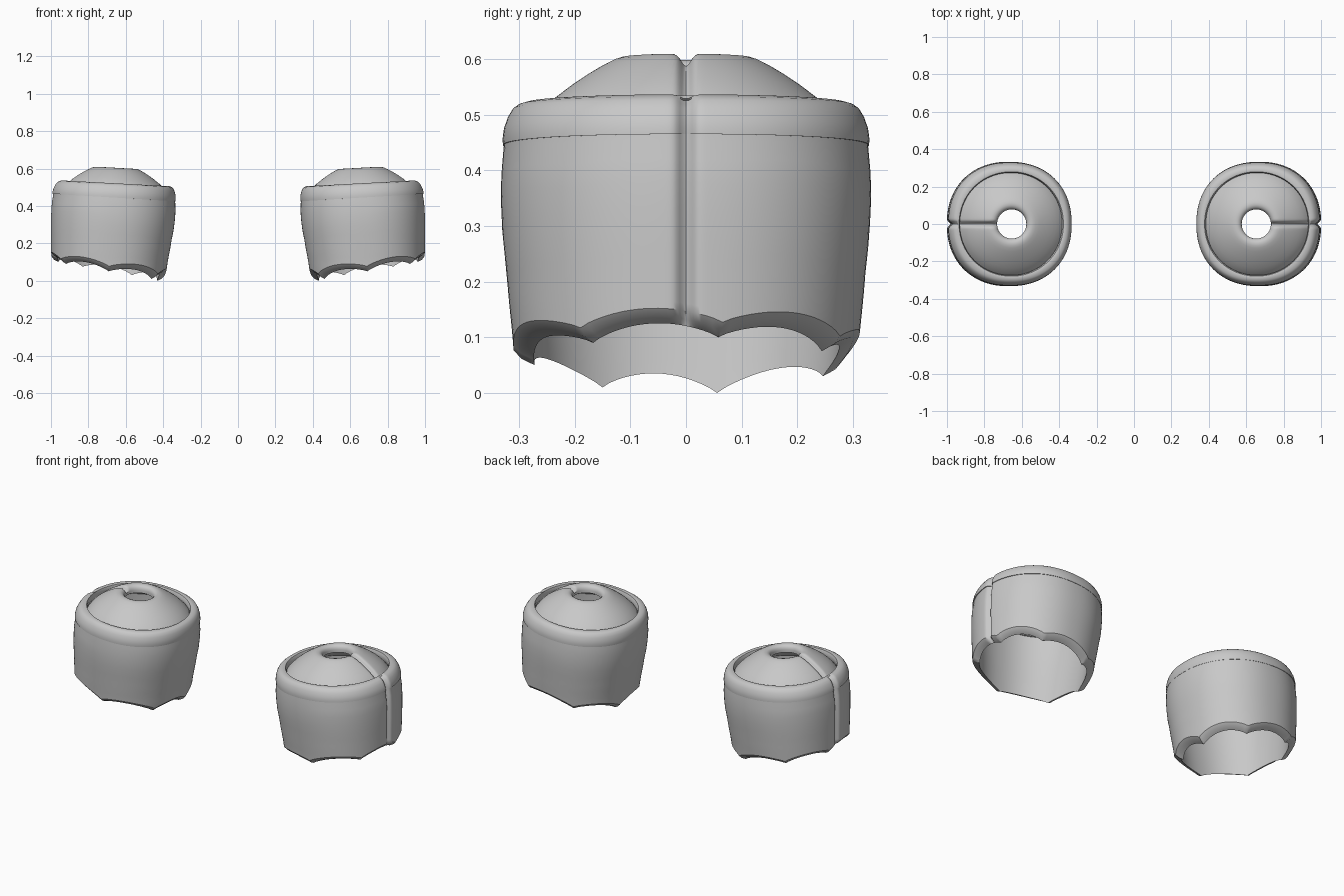
import bpy, bmesh, math

if "Cube" in bpy.data.objects:
    bpy.data.objects.remove(bpy.data.objects["Cube"])

GREY = bpy.data.materials.new("plain grey")
GREY.diffuse_color = (0.58, 0.58, 0.58, 1)
GREY.use_nodes = True
GREY.node_tree.nodes["Principled BSDF"].inputs["Base Color"].default_value = GREY.diffuse_color

# angles around a cup, finer at the outer seam (angle 0)
ANGLES = sorted(set(range(0, 360, 3)) | {1, 2, 4, 5, 7, 353, 355, 356, 358, 359})
# low points of the scalloped lower edge: angle, height
CUSPS = [(-36, .09), (12, .10), (60, .075), (117, .03), (168, 0),
         (213, .01), (270, .05), (324, .09), (372, .10)]
# wall section: height, centre x, radius
SECTION = [(0, .695, .302), (.08, .689, .310), (.2, .679, .321), (.29, .671, .330),
           (.36, .667, .333), (.41, .666, .331), (.45, .664, .326), (.55, .664, .318)]


def section(z):
    z = min(max(z, 0), .549)
    for (z0, c0, r0), (z1, c1, r1) in zip(SECTION, SECTION[1:]):
        if z0 <= z <= z1:
            t = (z - z0) / (z1 - z0)
            t = t * t * (3 - 2 * t) * .3 + t * .7
            return c0 + (c1 - c0) * t, r0 + (r1 - r0) * t


def lower_edge(a):
    for (a0, z0), (a1, z1) in zip(CUSPS, CUSPS[1:]):
        if a0 <= a <= a1:
            t = (a - a0) / (a1 - a0)
            return z0 + (z1 - z0) * t + .03 * max(0, math.sin(math.pi * t)) ** .8


def direction(a, power):
    c, s = math.cos(math.radians(a)), math.sin(math.radians(a))
    k = (abs(c) ** power + abs(s) ** power) ** (-1 / power)
    return c * k, s * k


def seam(a, radius, width):
    y = radius * math.sin(math.radians(a))
    return math.exp(-(y / width) ** 2) if a < 90 or a > 270 else 0


def loft(name, count, point):
    """Closed ring-shaped skin through count profile points, mirrored to the other cup."""
    bm = bmesh.new()
    rows = [[bm.verts.new(point(i, a)) for a in ANGLES] for i in range(count)]
    n = len(ANGLES)
    for i in range(count):
        p, q = rows[i], rows[(i + 1) % count]
        for j in range(n):
            k = (j + 1) % n
            bm.faces.new((p[j], p[k], q[k], q[j]))
    bmesh.ops.recalc_face_normals(bm, faces=bm.faces)
    mesh = bpy.data.meshes.new(name)
    bm.to_mesh(mesh)
    bm.free()
    mesh.materials.append(GREY)
    ob = bpy.data.objects.new(name, mesh)
    bpy.context.collection.objects.link(ob)
    mod = ob.modifiers.new("pair", 'MIRROR')
    mod.use_axis[0] = True
    mod.use_mirror_merge = False
    bpy.ops.object.select_all(action='DESELECT')
    ob.select_set(True)
    bpy.context.view_layer.objects.active = ob
    bpy.ops.object.shade_smooth_by_angle(angle=math.radians(35))
    return ob


# cup wall: outside from top to bottom, sloped scalloped edge, inside back up
STEPS = [1, .9, .8, .68, .55, .42, .3, .2, .1, .04, 0]
WALL = [(t, 0, .027) for t in STEPS] + [(0, .012, .012), (0, .035, 0)] + \
       [(t, .035, 0) for t in (.06, .3, .55, .8, 1)]


def wall_point(i, a):
    t, inset, lift = WALL[i]
    dx, dy = direction(a, 2.2)
    low = lower_edge(a) + lift
    z = low + (.468 + .02 * dx - low) * t
    cx, r = section(z)
    r -= inset
    if inset < .03:
        r -= .02 * seam(a, r, .014)
    return cx + r * dx, r * dy, z


loft("cup_wall", len(WALL), wall_point)

# slanted rim band: radius, height above its lower edge
BAND = [(.320, 0), (.329, 0), (.3295, .012), (.327, .03), (.320, .05), (.311, .065),
        (.301, .072), (.288, .076), (.279, .074), (.274, .062), (.274, .035), (.290, .01)]


def band_point(i, a):
    r, h = BAND[i]
    dx, dy = direction(a, 2.2 if r > .3 else 2.05)
    groove = seam(a, r, .014) if r > .28 else 0
    z = .445 + h + (.02 - .06 * h) * dx - .008 * groove * (h > .06)
    r -= .022 * groove * (r > .295)
    cx = .664 - .008 * h / .076
    return cx + r * dx, r * dy, z


loft("rim_band", len(BAND), band_point)

# dome with a central hole and a seam running out to the rim: radius, height
DOME = [(.282, .478), (.268, .497), (.252, .514), (.235, .530), (.205, .553), (.175, .573),
        (.148, .589), (.128, .599), (.115, .603), (.102, .604), (.090, .600), (.081, .591),
        (.078, .578), (.078, .562), (.12, .562), (.18, .540), (.24, .498), (.282, .455)]


def dome_point(i, a):
    r, z = DOME[i]
    dx, dy = direction(a, 2)
    if i < 12:
        z -= .022 * seam(a, r, .012)
    return .654 + r * dx, r * dy, z + .055 * r * dx


loft("domed_top", len(DOME), dome_point)
